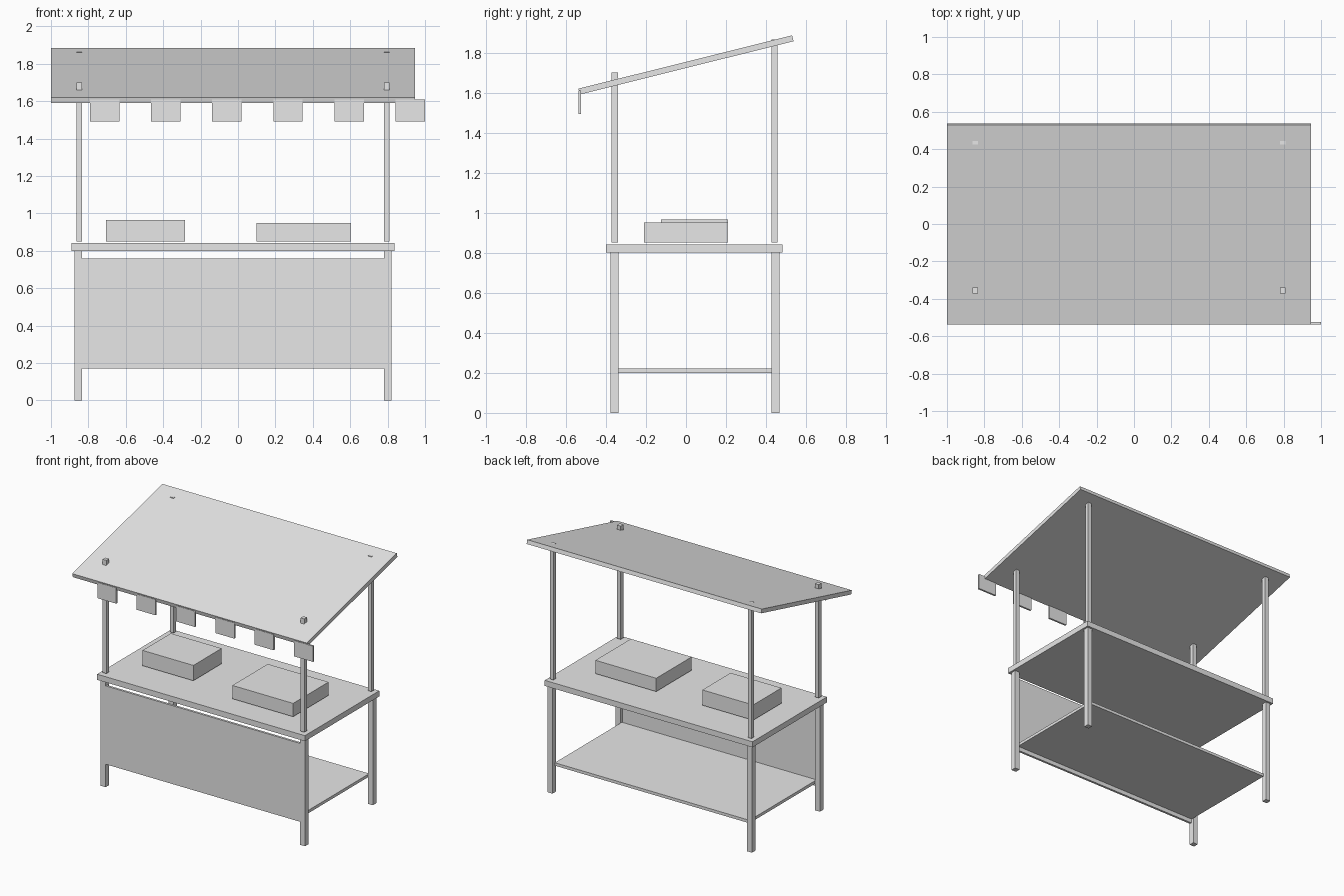
import bpy
import math

cube = bpy.data.objects.get("Cube")
if cube:
    bpy.data.objects.remove(cube, do_unlink=True)

# Single plain grey for the whole stall
grey = bpy.data.materials.new("light_grey")
grey.use_nodes = True
grey.diffuse_color = (0.8, 0.8, 0.8, 1)
grey.node_tree.nodes["Principled BSDF"].inputs["Base Color"].default_value = (0.8, 0.8, 0.8, 1)


def box(name, x, y, z, tilt=0.0):
    """Box from (min, max) ranges, optionally tilted about x."""
    ranges = (x, y, z)
    bpy.ops.mesh.primitive_cube_add(size=1, location=[(a + b) / 2 for a, b in ranges])
    obj = bpy.context.object
    obj.name = name
    obj.scale = [b - a for a, b in ranges]
    bpy.ops.object.transform_apply(location=False, rotation=False, scale=True)
    obj.rotation_euler.x = tilt
    obj.data.materials.append(grey)
    return obj


def around(centre, width):
    return (centre - width / 2, centre + width / 2)


MID = -0.027  # centre line of the stall

# Legs below the counter, posts above it
for side, sign in (("right", -1), ("left", 1)):
    leg_x = around(MID + sign * 0.828, 0.04)
    post_x = around(MID + sign * 0.822, 0.031)
    for end, leg_y, post_y, top in (("front", -0.358, -0.355, 1.70),
                                    ("back", 0.447, 0.442, 1.864)):
        box(f"{end}_{side}_leg", leg_x, around(leg_y, 0.04), (0, 0.80))
        box(f"{end}_{side}_post", post_x, around(post_y, 0.032), (0.85, top))

# Counter, lower shelf and front panel
box("counter_top", around(MID, 1.725), (-0.40, 0.482), (0.80, 0.842))
box("lower_shelf", around(MID, 1.616), (-0.355, 0.44), (0.20, 0.222))
box("front_panel", around(MID, 1.616), (-0.377, -0.36), (0.172, 0.76))

# Goods boxes on the counter
box("small_crate", (-0.705, -0.283), (-0.125, 0.21), (0.85, 0.965))
box("large_crate", (0.10, 0.605), (-0.21, 0.21), (0.85, 0.95))

# Sloping canopy
box("canopy", (-1.0, 0.947), around(0, 1.10), around(1.738, 0.03), math.radians(14))

# Hanging flaps along the canopy's front edge
for i in range(6):
    box(f"canopy_flap_{i + 1}", around(-0.713 + i * 0.3268, 0.157),
        around(-0.531, 0.014), (1.492, 1.61))
